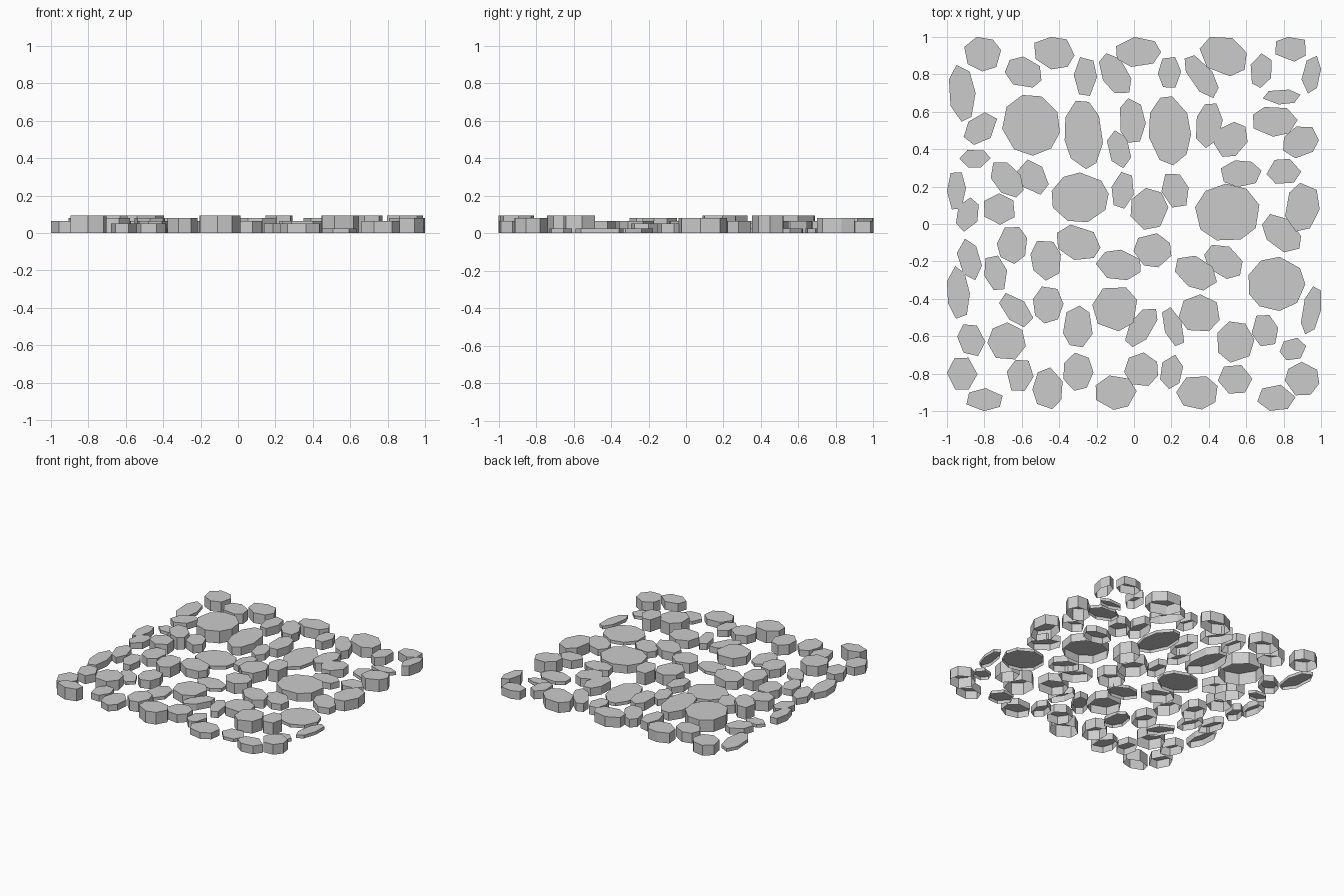
import bpy, bmesh, math, random
from mathutils import Matrix, Vector

random.seed(4)

cube = bpy.data.objects.get("Cube")
if cube:
    bpy.data.objects.remove(cube, do_unlink=True)

# One plain stone colour
stone_grey = bpy.data.materials.new("stone_grey")
stone_grey.use_nodes = True
grey = (0.6, 0.6, 0.6, 1)
stone_grey.diffuse_color = grey
stone_grey.node_tree.nodes["Principled BSDF"].inputs["Base Color"].default_value = grey

# Stones sorted by thickness; each is centre x, centre y,
# half width, half depth (in hundredths) and tilt in degrees
thick_stones = [
    (-55, 53, 15, 16, 20), (-68, 24, 11, 7, -50), (22, 18, 7, 10, 20),
    (54, -63, 10, 11, 0), (70, -57, 7, 9, 15), (89, 44, 10, 8, 30),
    (-10, -90, 11, 9, 0), (-80, -94, 10, 6, 0),
]
tall_stones = [
    (-81, 91, 10, 9, -20), (-43, 92, 11, 9, -20), (2, 92, 12, 8, 0),
    (48, 90, 13, 10, -25), (-59, 81, 10, 8, -20), (95, 80, 5, 10, -10),
    (90, 9, 9, 13, -10), (8, 8, 10, 11, 0), (-72, 8, 9, 8, -15),
    (10, -14, 10, 9, -15), (-68, -63, 10, 10, 0), (-30, -79, 8, 10, 0),
    (90, -83, 9, 9, 0), (-47, -19, 8, 11, 10),
]
middle_stones = [
    (84, 94, 9, 7, 0), (-26, 79, 6, 11, 0), (-10, 80, 12, 7, -60),
    (19, 81, 6, 9, 0), (36, 79, 13, 6, -55), (68, 82, 6, 9, -10),
    (-27, 48, 10, 18, 5), (-1, 55, 7, 12, 5), (40, 53, 7, 12, -10),
    (52, 45, 10, 8, 50), (-54, 25, 10, 7, -55), (50, 6, 17, 15, 0),
    (80, 28, 9, 7, 0), (-65, -11, 8, 10, 0), (-30, -10, 12, 9, -20),
    (33, -26, 12, 8, -30), (35, -48, 11, 10, 0), (-87, -62, 7, 9, 20),
    (-92, -80, 8, 9, 0), (4, -78, 9, 9, 30), (76, -93, 10, 7, 0),
    (-46, -43, 8, 10, 0), (-10, -45, 12, 12, 0),
]
low_stones = [
    (-8, 40, 6, 10, 15), (-95, 18, 5, 11, 0), (-6, 18, 6, 10, -10),
    (57, 27, 11, 7, 0), (-89, 5, 6, 9, -15), (79, -5, 12, 8, -45),
    (-88, -19, 6, 11, 15), (-74, -26, 6, 10, 15), (48, -20, 11, 8, -35),
    (-94, -37, 6, 14, 5), (4, -55, 12, 6, 55), (21, -55, 5, 11, 20),
    (-61, -81, 7, 9, -15), (-46, -88, 8, 11, 0), (20, -79, 6, 9, -10),
    (34, -90, 11, 9, 0), (-82, 51, 10, 7, 40),
]
thin_stones = [
    (-92, 70, 7, 15, 5), (79, 68, 10, 4, 0), (19, 50, 11, 18, 5),
    (75, 55, 12, 8, 0), (-85, 35, 8, 5, 0), (-29, 14, 15, 13, 0),
    (-8, -22, 12, 8, -5), (76, -32, 15, 14, 0), (-63, -46, 11, 6, -45),
    (95, -46, 5, 13, -12), (-30, -55, 8, 11, 0), (85, -67, 7, 6, 20),
    (54, -83, 9, 8, -15),
]


def outline(x, y, half_width, half_depth, tilt):
    """Slightly irregular polygon, kept inside the square paved area."""
    size = half_width + half_depth
    sides = 9 if size > 25 else 7 if size > 17 else 6
    turn = Matrix.Rotation(math.radians(tilt), 2)
    phase = random.random()
    points = []
    for i in range(sides):
        angle = math.tau * (i + phase + random.uniform(-0.12, 0.12)) / sides
        reach = Vector((half_width * math.cos(angle), half_depth * math.sin(angle)))
        point = (Vector((x, y)) + turn @ (reach * 1.04)) / 100
        points.append([max(-1, min(1, value)) for value in point])
    return points


def build_stone(name, shape, height):
    """Flat cap with straight walls, open underneath."""
    bm = bmesh.new()
    points = outline(*shape)
    cap = [bm.verts.new((px, py, height)) for px, py in points]
    base = [bm.verts.new((px, py, 0)) for px, py in points]
    bm.faces.new(cap)
    for i in range(len(points)):
        bm.faces.new((cap[i], cap[i - 1], base[i - 1], base[i]))
    mesh = bpy.data.meshes.new(name)
    bm.to_mesh(mesh)
    bm.free()
    mesh.materials.append(stone_grey)
    bpy.context.collection.objects.link(bpy.data.objects.new(name, mesh))


# Lay every group at its own thickness
groups = {
    "thick_stone": (thick_stones, 0.095),
    "tall_stone": (tall_stones, 0.08),
    "middle_stone": (middle_stones, 0.065),
    "low_stone": (low_stones, 0.05),
    "thin_stone": (thin_stones, 0.025),
}
for name, (stones, height) in groups.items():
    for number, shape in enumerate(stones, start=1):
        build_stone(f"{name}_{number}", shape, height)
